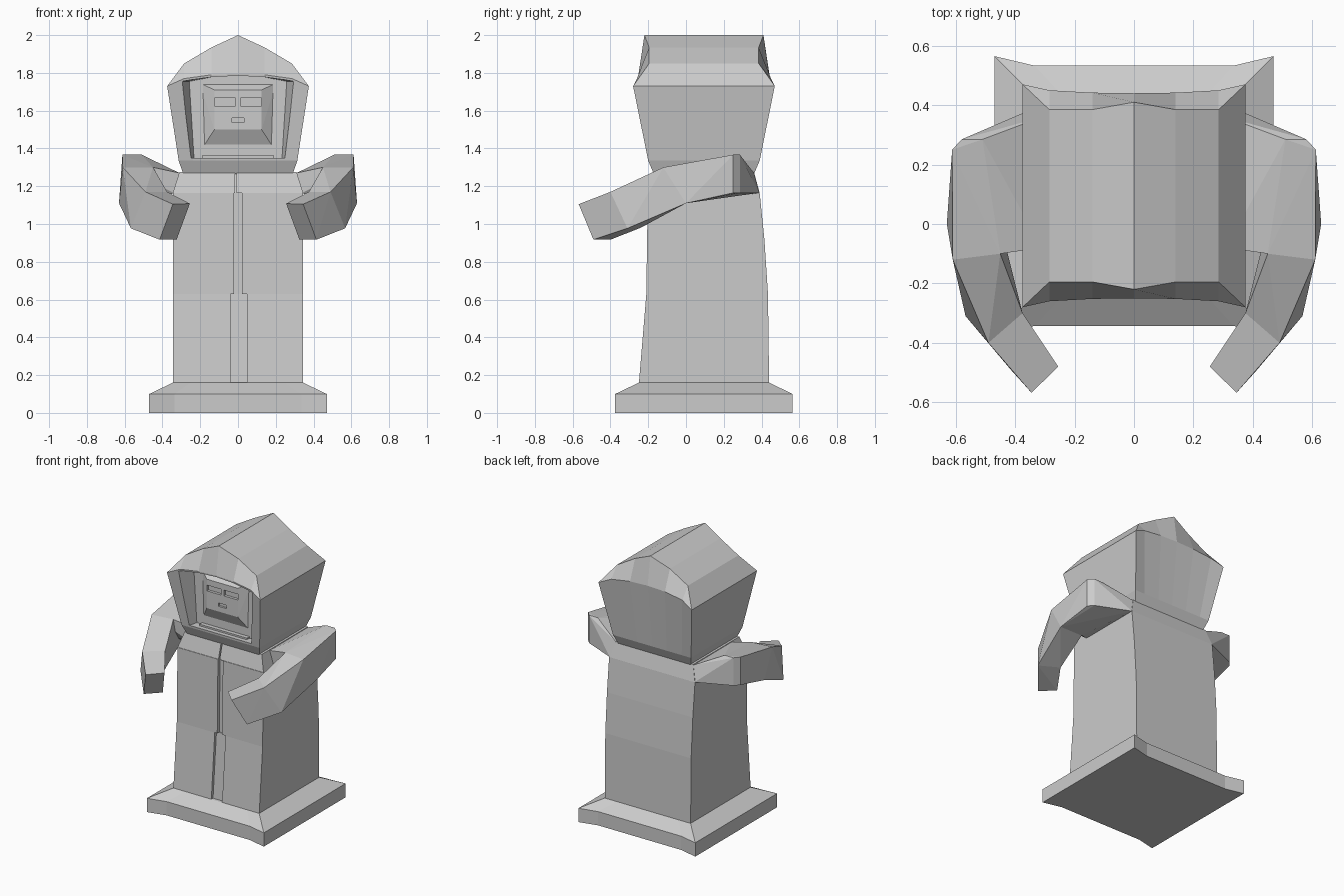
import bpy, bmesh

cube = bpy.data.objects.get("Cube")
if cube:
    bpy.data.objects.remove(cube, do_unlink=True)

stone = bpy.data.materials.new("plain grey")
stone.use_nodes = True
GREY = (0.6, 0.6, 0.6, 1)
stone.diffuse_color = GREY
stone.node_tree.nodes["Principled BSDF"].inputs["Base Color"].default_value = GREY

MID = 0.095  # depth of the symmetry plane between front and back


def finish(bm, name):
    bmesh.ops.remove_doubles(bm, verts=bm.verts[:], dist=1e-5)
    bmesh.ops.recalc_face_normals(bm, faces=bm.faces[:])
    mesh = bpy.data.meshes.new(name)
    bm.to_mesh(mesh)
    bm.free()
    obj = bpy.data.objects.new(name, mesh)
    bpy.context.collection.objects.link(obj)
    mesh.materials.append(stone)
    return obj


def loft(name, rings):
    """Join rings of equal point count and cap both ends."""
    bm = bmesh.new()
    vs = [[bm.verts.new(p) for p in ring] for ring in rings]
    n = len(rings[0])
    for a, b in zip(vs, vs[1:]):
        for i in range(n):
            j = (i + 1) % n
            bm.faces.new((a[i], a[j], b[j], b[i]))
    bm.faces.new(vs[0])
    bm.faces.new(vs[-1])
    bmesh.ops.dissolve_degenerate(bm, dist=1e-5, edges=bm.edges[:])
    return finish(bm, name)


def hulls(name, groups):
    """One object made of a convex solid per point group."""
    bm = bmesh.new()
    for pts in groups:
        verts = [bm.verts.new(p) for p in pts]
        res = bmesh.ops.convex_hull(bm, input=verts)
        junk = [v for v in res["geom_interior"] if isinstance(v, bmesh.types.BMVert)]
        bmesh.ops.delete(bm, geom=junk, context="VERTS")
    bmesh.ops.dissolve_limit(bm, angle_limit=0.01, verts=bm.verts[:], edges=bm.edges[:])
    return finish(bm, name)


def box(x0, x1, y0, y1, z0, z1):
    return [(x, y, z) for x in (x0, x1) for y in (y0, y1) for z in (z0, z1)]


def cut(obj, cutter):
    cutter.hide_render = True
    mod = obj.modifiers.new("cut", "BOOLEAN")
    mod.operation = "DIFFERENCE"
    mod.solver = "EXACT"
    mod.object = cutter
    bpy.context.view_layer.objects.active = obj
    bpy.ops.object.modifier_apply(modifier=mod.name)
    bpy.data.objects.remove(cutter, do_unlink=True)


# Base slab with flared corners and a sloping top
def base_ring(z, x, xm, y, ym):
    front = [(-x, -y), (-xm, -ym), (xm, -ym), (x, -y)]
    back = [(px, -py) for px, py in reversed(front)]
    return [(px, MID + py, z) for px, py in front + back]


loft("base", [base_ring(0, .47, .335, .47, .438),
              base_ring(.1, .47, .335, .47, .438),
              base_ring(.16, .345, .25, .345, .345)])


# Robe body with a narrow groove down the front
def robe_ring(z, x, yf, yb, left, right, depth):
    pts = [(-x, yf), (left, yf), (left, yf + depth), (right, yf + depth),
           (right, yf), (x, yf), (x, yb), (-x, yb)]
    return [(px, py, z) for px, py in pts]


loft("robe", [robe_ring(.15, .345, -.25, .44, -.04, .047, .02),
              robe_ring(.629, .345, -.21, .434, -.04, .047, .02),
              robe_ring(.63, .345, -.21, .434, -.02, .02, .025),
              robe_ring(.92, .345, -.206, .415, -.02, .02, .025),
              robe_ring(1.164, .345, -.202, .39, -.02, .02, .025),
              robe_ring(1.165, .345, -.2, .39, -.017, -.007, .02),
              robe_ring(1.275, .31, -.17, .36, -.017, -.007, .02)])

# Neck between robe and hood
loft("neck", [[(sx * x, MID + sy * y, z) for sx, sy in ((-1, -1), (1, -1), (1, 1), (-1, 1))]
              for x, y, z in ((.29, .265, 1.265), (.314, .295, 1.335))])

# Hood: side-on sections from one side to the other
# (roof x, roof z, roof half depth, eave x, eave z, eave half depth)
half = [(.375, 1.73, .375, .375, 1.73, .375),
        (.285, 1.85, .29, .285, 1.77, .355),
        (.14, 1.935, .29, .14, 1.79, .347),
        (0, 2.0, .315, 0, 1.795, .345)]


def hood_ring(sec, s):
    rx, rz, rd, ex, ez, ed = sec
    lx = ex * .314 / .375
    return [(s * rx, MID + rd, rz), (s * rx, MID - rd, rz),
            (s * ex, MID - ed, ez), (s * lx, MID - .295, 1.335),
            (s * lx, MID + .295, 1.335), (s * ex, MID + ed, ez)]


hood = loft("hood", [hood_ring(s, -1) for s in half]
            + [hood_ring(s, 1) for s in reversed(half[:-1])])

# Face opening, tapering inward under a shallow arch
opening = []
for y, top, low in ((-.31, .31, .275), (-.14, .258, .233)):
    for s in (-1, 1):
        opening += [(s * top, y, 1.755), (s * .14, y, 1.778), (s * low, y, 1.35)]
    opening.append((0, y, 1.785))
cut(hood, hulls("opening_cutter", [opening]))

# Face: raised block with sunken eyes and mouth
face = hulls("face", [[(s * x, y, z) for s in (-1, 1) for x, y, z in
                       ((.2, -.13, 1.745), (.125, -.18, 1.71),
                        (.125, -.18, 1.5), (.19, -.13, 1.4))]])
slots = [box(-.125, -.012, -.3, -.16, 1.625, 1.667),
         box(.012, .125, -.3, -.16, 1.625, 1.667),
         box(-.032, .032, -.3, -.165, 1.538, 1.562)]
cut(face, hulls("feature_cutter", slots))

# Collar band at the foot of the opening
hulls("collar", [box(-.19, .19, -.17, -.13, 1.345, 1.362)])

# Arms: shoulder block, sleeve and hand end
elbow = [(.45, -.1, 1.30), (.61, -.12, 1.30), (.63, 0, 1.11), (.45, 0, 1.11)]
wrist = [(.375, -.3, 1.17), (.49, -.40, 1.17), (.567, -.31, .977), (.43, -.24, .98)]
tip = [(.255, -.48, 1.108), (.345, -.568, 1.105), (.415, -.49, .917), (.325, -.40, .917)]
shoulder = [(.31, -.08, 1.27), (.34, -.08, 1.165), (.31, .36, 1.27), (.34, .388, 1.165),
            (.51, .285, 1.367), (.58, .285, 1.367), (.612, .25, 1.367),
            (.58, .285, 1.165), (.612, .25, 1.165)]
for name, s in (("left_arm", 1), ("right_arm", -1)):
    parts = [shoulder + elbow, elbow + wrist, wrist + tip]
    hulls(name, [[(s * x, y, z) for x, y, z in part] for part in parts])
